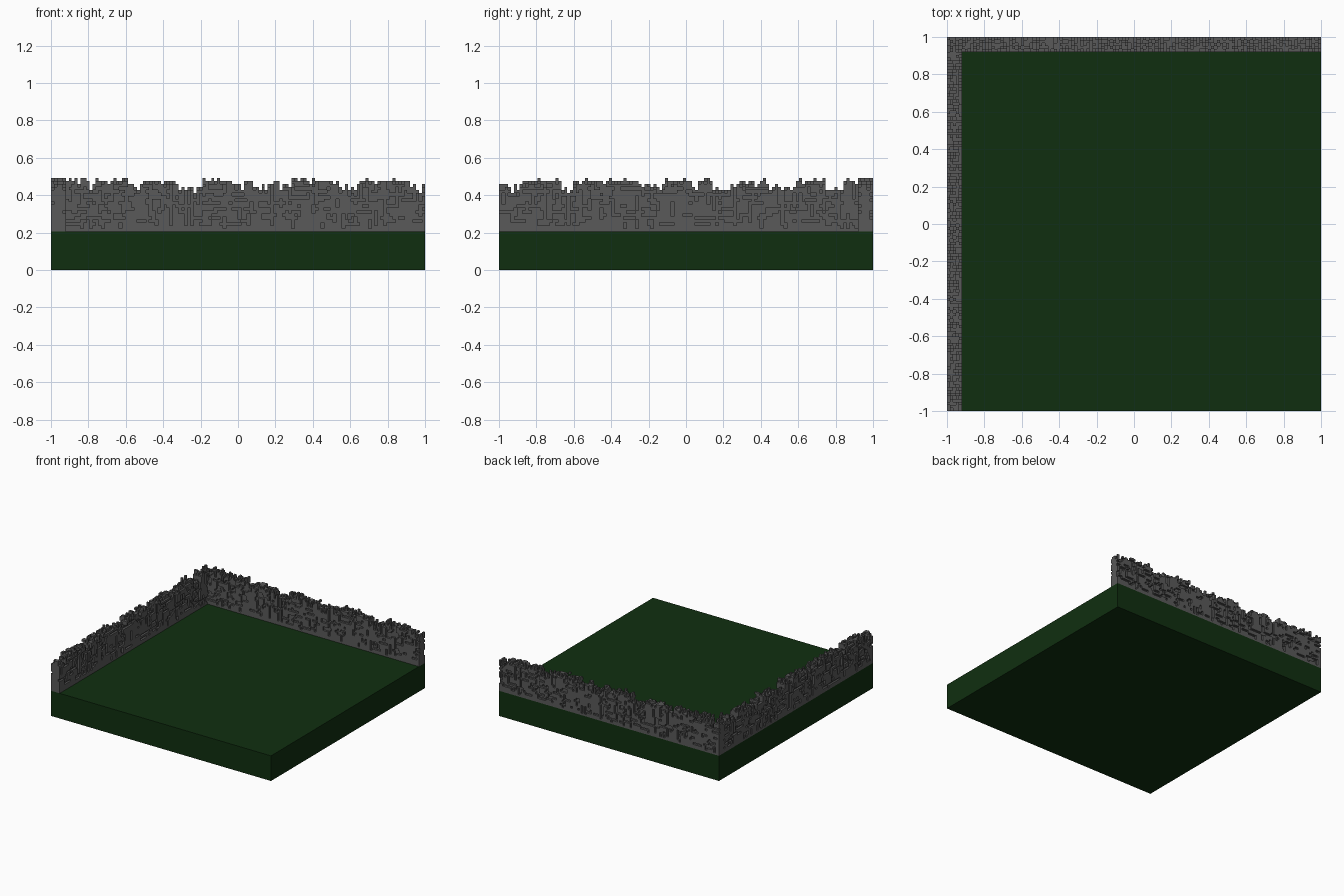
import bpy
import bmesh
import random
from mathutils import Vector

random.seed(7)
if "Cube" in bpy.data.objects:
    bpy.data.objects.remove(bpy.data.objects["Cube"], do_unlink=True)

N = 126            # blocks along one side
U = 2 / N          # block size
BASE = 13          # ground height in blocks
THICK = 5          # wall thickness in blocks
TALL = 17          # usual wall height in blocks


def make_material(name, color):
    mat = bpy.data.materials.new(name)
    mat.use_nodes = True
    mat.diffuse_color = color
    bsdf = mat.node_tree.nodes["Principled BSDF"]
    bsdf.inputs["Base Color"].default_value = color
    bsdf.inputs["Roughness"].default_value = 1
    return mat


grass = make_material("dark grass green", (0.005, 0.028, 0.005, 1))
stone = make_material("weathered grey stone", (0.1, 0.1, 0.1, 1))


def add_object(name, bm, mat):
    mesh = bpy.data.meshes.new(name)
    bm.to_mesh(mesh)
    bm.free()
    mesh.materials.append(mat)
    obj = bpy.data.objects.new(name, mesh)
    bpy.context.collection.objects.link(obj)


# Ground slab
bm = bmesh.new()
bmesh.ops.create_cube(bm, size=1)
bmesh.ops.scale(bm, vec=(2, 2, BASE * U), verts=bm.verts)
bmesh.ops.translate(bm, vec=(0, 0, BASE * U / 2), verts=bm.verts)
add_object("ground_slab", bm, grass)


def crumbling_heights():
    """Ragged skyline: mostly level, with a few worn dips."""
    crest = [TALL + (random.random() < 0.25) for _ in range(N)]
    for _ in range(13):
        start, width = random.randrange(N), random.randint(2, 7)
        for i in range(start, min(N, start + width)):
            crest[i] = TALL - random.randint(1, 3)
    return crest


def pitted_face():
    """Cells worn away from one wall face, as short strokes and joints."""
    pits = set()
    for _ in range(270):
        i, k = random.randrange(N), random.randint(2, TALL)
        along = random.random() < 0.65
        for step in range(random.randint(1, 5)):
            pits.add((i + step, k) if along else (i, max(1, k - step)))
    for _ in range(5):
        i = random.randrange(8, N - 8)
        pits.update((i, k) for k in range(2, TALL))
    return pits


def wall_cells():
    """Filled cells (along, across, up) of one ruined wall."""
    crest, inner, outer = crumbling_heights(), pitted_face(), pitted_face()
    cells = set()
    for i in range(N):
        for j in range(THICK):
            top = crest[i] - random.choice((0, 0, 1, 1, 2))
            for k in range(top):
                worn = (j == 0 and (i, k) in outer) or (
                    j == THICK - 1 and (i, k) in inner)
                if not worn:
                    cells.add((i, j, k))
    return cells


# Back wall runs along x, right wall along y; they share the corner
back = {(i, N - 1 - j, k) for i, j, k in wall_cells()}
side = {(j, i, k) for i, j, k in wall_cells() if i < N - THICK}


def add_wall(name, cells, neighbours):
    """Skin the outside of the block set, one quad per exposed block side."""
    bm = bmesh.new()
    corners = {}

    def vert(p):
        key = tuple(p)
        if key not in corners:
            corners[key] = bm.verts.new(
                (p[0] * U - 1, p[1] * U - 1, (p[2] + BASE) * U))
        return corners[key]

    for cell in sorted(cells):
        for axis in range(3):
            a, b = Vector((0, 0, 0)), Vector((0, 0, 0))
            a[(axis + 1) % 3] = 1
            b[(axis + 2) % 3] = 1
            for sign in (-1, 1):
                other = list(cell)
                other[axis] += sign
                if tuple(other) in neighbours or other[2] < 0:
                    continue
                p = Vector(cell)
                if sign > 0:
                    p[axis] += 1
                quad = [p, p + a, p + a + b, p + b]
                bm.faces.new([vert(q) for q in quad[::sign]])
    add_object(name, bm, stone)


add_wall("back_wall", back, back | side)
add_wall("right_wall", side, back | side)
